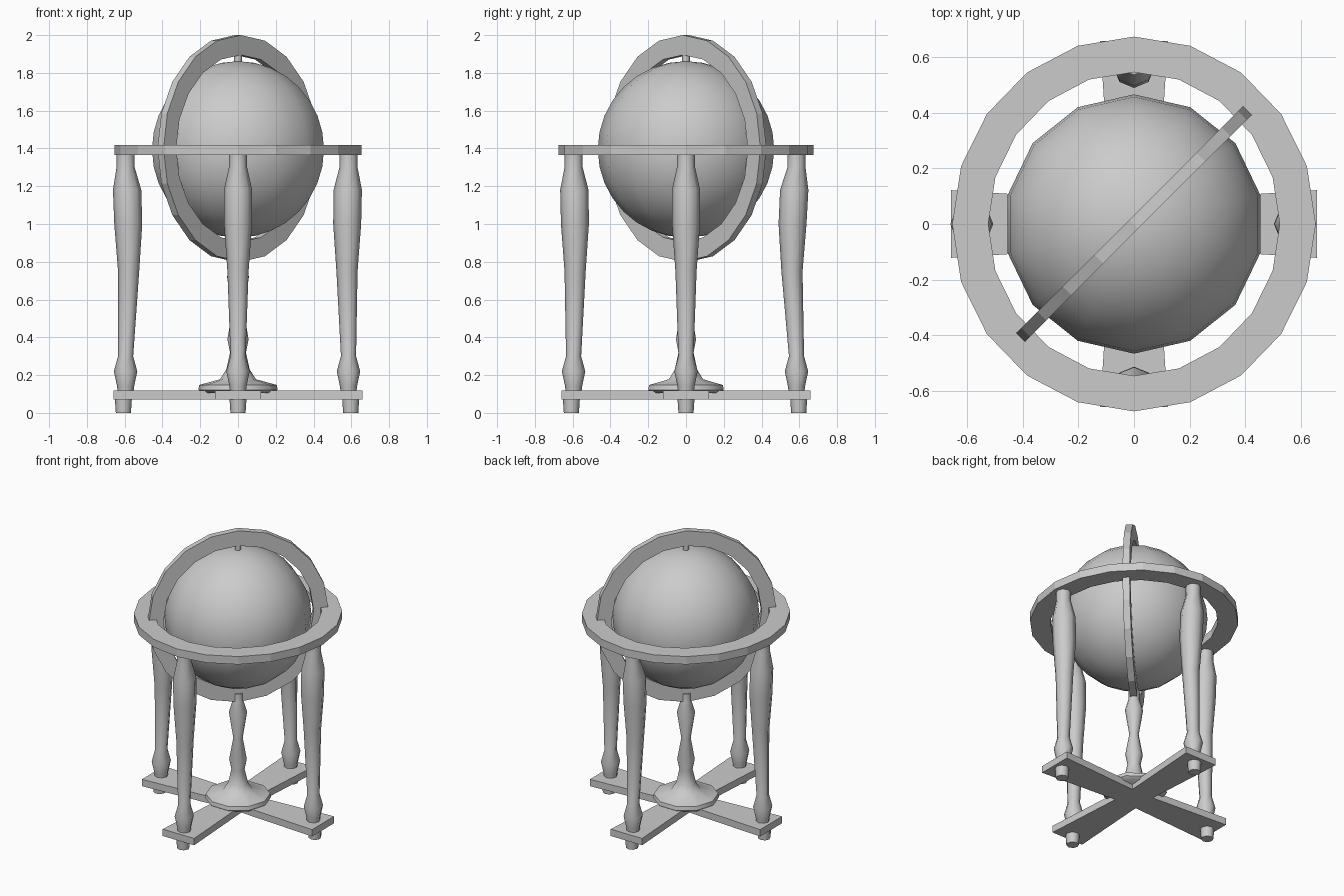
import bpy, bmesh, math
from math import sin, cos, pi

if "Cube" in bpy.data.objects:
    bpy.data.objects.remove(bpy.data.objects["Cube"])


def finish(name, bm, smooth=None):
    bmesh.ops.recalc_face_normals(bm, faces=bm.faces)
    me = bpy.data.meshes.new(name)
    bm.to_mesh(me)
    bm.free()
    ob = bpy.data.objects.new(name, me)
    bpy.context.collection.objects.link(ob)
    if smooth:
        bpy.ops.object.select_all(action='DESELECT')
        ob.select_set(True)
        bpy.context.view_layer.objects.active = ob
        bpy.ops.object.shade_smooth_by_angle(angle=math.radians(smooth))
    return ob


def skin(bm, rings, close=False):
    """Bridge successive vertex rings with quads."""
    n = len(rings[0])
    pairs = list(zip(rings, rings[1:]))
    if close:
        pairs.append((rings[-1], rings[0]))
    for a, b in pairs:
        for i in range(n):
            j = (i + 1) % n
            bm.faces.new((a[i], a[j], b[j], b[i]))


def lathe(name, profile, x=0, y=0, sides=8, smooth=50):
    """Turned part from (radius, z, x shift, y shift) rows."""
    bm = bmesh.new()
    rings = []
    for r, z, dx, dy in profile:
        rings.append([bm.verts.new((x + dx + r * cos(2 * pi * i / sides),
                                    y + dy + r * sin(2 * pi * i / sides), z))
                      for i in range(sides)])
    skin(bm, rings)
    bm.faces.new(rings[0])
    bm.faces.new(rings[-1])
    return finish(name, bm, smooth)


def flat_ring(name, outer, inner, thick, sides=20):
    """Flat faceted hoop in the XY plane, radii given as (x, y)."""
    bm = bmesh.new()
    rings = []
    for (rx, ry), z in ((outer, -thick / 2), (outer, thick / 2),
                        (inner, thick / 2), (inner, -thick / 2)):
        rings.append([bm.verts.new((rx * cos(2 * pi * i / sides),
                                    ry * sin(2 * pi * i / sides), z))
                      for i in range(sides)])
    skin(bm, rings, close=True)
    return finish(name, bm)


# Globe
bm = bmesh.new()
bmesh.ops.create_uvsphere(bm, u_segments=14, v_segments=16, radius=0.467)
globe = finish("globe", bm, 50)
globe.location = (0, 0, 1.395)

# Horizon ring
horizon = flat_ring("horizon_ring", (0.655, 0.675), (0.525, 0.547), 0.055)
horizon.location = (0, 0, 1.392)

# Upright meridian ring, turned 45 degrees
meridian = flat_ring("meridian_ring", (0.58, 0.60), (0.485, 0.495), 0.045)
meridian.rotation_euler = (pi / 2, 0, pi / 4)
meridian.location = (0, 0, 1.4)

# Axis pins between globe and meridian ring
for name, z0, z1 in (("top_pin", 1.84, 1.91), ("bottom_pin", 0.88, 0.95)):
    lathe(name, [(0.02, z0, 0, 0), (0.02, z1, 0, 0)])

# Turned legs and feet, each leg slightly bowed
leg_profile = [(0.042, 0.11, 0), (0.045, 0.14, 0), (0.062, 0.22, 0),
               (0.040, 0.30, 0), (0.056, 0.75, 0.8), (0.074, 1.00, 0.7),
               (0.075, 1.18, 0.4), (0.048, 1.30, 0), (0.048, 1.37, 0)]
legs = (("left", -0.595, 0, 0.02, 0), ("right", 0.585, 0, -0.01, 0),
        ("front", 0, -0.595, 0, 0.01), ("back", 0, 0.585, 0, -0.03))
for side, x, y, bx, by in legs:
    lathe(side + "_leg", [(r, z, bx * k, by * k) for r, z, k in leg_profile],
          x, y)
    lathe(side + "_foot", [(0.040, 0, 0, 0), (0.045, 0.075, 0, 0)],
          x * 1.02, y * 1.02)

# Cross-shaped base board, arms widening outward
bm = bmesh.new()
outline = []
for k in range(4):
    c, s = cos(k * pi / 2), sin(k * pi / 2)
    for u, v in ((0.66, -0.122), (0.66, 0.122), (0.085, 0.085)):
        outline.append(bm.verts.new((u * c - v * s, u * s + v * c, 0.07)))
face = bm.faces.new(outline)
ext = bmesh.ops.extrude_face_region(bm, geom=[face])
bmesh.ops.translate(bm, vec=(0, 0, 0.048),
                    verts=[v for v in ext["geom"]
                           if isinstance(v, bmesh.types.BMVert)])
finish("cross_base", bm)

# Central turned pedestal carrying the meridian ring
pedestal = [(0.19, 0.105), (0.21, 0.122), (0.205, 0.148), (0.095, 0.178),
            (0.062, 0.23), (0.042, 0.32), (0.056, 0.39), (0.030, 0.54),
            (0.058, 0.72), (0.035, 0.80), (0.035, 0.86)]
lathe("pedestal", [(r, z, 0, 0) for r, z in pedestal], sides=10)
